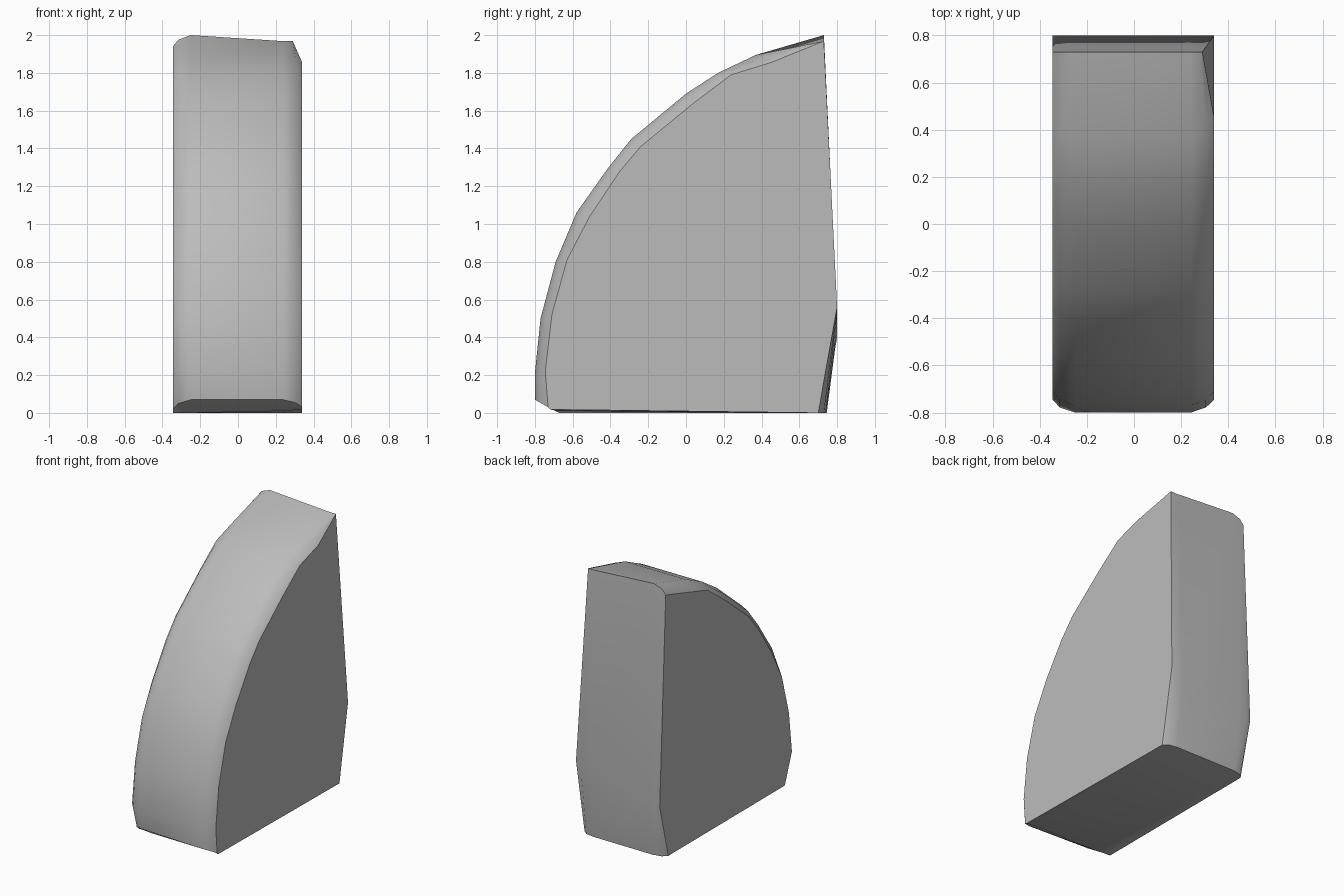
import bpy, bmesh, math
from mathutils import Vector

cube = bpy.data.objects.get("Cube")
if cube:
    bpy.data.objects.remove(cube, do_unlink=True)

stone = bpy.data.materials.new("stone grey")
stone.use_nodes = True
grey = (0.5, 0.5, 0.5, 1)
stone.diffuse_color = grey
stone.node_tree.nodes["Principled BSDF"].inputs["Base Color"].default_value = grey

# Curved front, as (y, z) from bottom to top: crown of the band and edge of the side
crown = [(-.8, .07), (-.8, .21), (-.77, .5), (-.69, .8), (-.58, 1.06), (-.41, 1.3),
         (-.29, 1.45), (0, 1.69), (.17, 1.8), (.37, 1.895), (.73, 2)]
rim = [(-.73, .03), (-.745, .22), (-.71, .52), (-.63, .81), (-.51, 1.04), (-.35, 1.28),
       (-.24, 1.41), (.04, 1.64), (.24, 1.79), (.45, 1.855), (.73, 1.965)]

# Slices across the width: x, bevel amount, back break height, back foot y, front foot y, foot z
slices = [(-.345, 1, .40, .70, -.66, 0),
          (-.315, .4, .42, .73, -.66, 0),
          (-.25, 0, .44, .745, -.67, 0),
          (.24, 0, .53, .74, -.69, .01),
          (.305, .4, .55, .73, -.7, .015),
          (.34, 1, .56, .70, -.72, .018)]

bm = bmesh.new()
rings = []
for x, bevel, break_z, back_y, front_y, foot_z in slices:
    outline = [Vector(c).lerp(Vector(r), bevel) for c, r in zip(crown, rim)]
    if x < 0:
        # lower, blunter corners on this side
        outline[0] = Vector((-.775, .07)).lerp(Vector((-.67, .02)), bevel)
        outline[-1].y = 2 - .06 * bevel
    else:
        outline[-1].y = 1.968
    outline += [Vector((.8, break_z)), Vector((back_y, 0)), Vector((front_y, foot_z))]
    ring = [bm.verts.new((x, p.x, p.y)) for p in outline]
    if x > .3:
        ring[len(crown) - 1].co.x -= .05 * bevel
    rings.append(ring)

# Skin between slices, then close both sides
for a, b in zip(rings, rings[1:]):
    for i in range(len(a)):
        j = (i + 1) % len(a)
        bm.faces.new((a[i], a[j], b[j], b[i]))
bm.faces.new(rings[0])
bm.faces.new(rings[-1])
bmesh.ops.recalc_face_normals(bm, faces=bm.faces)

mesh = bpy.data.meshes.new("quarter_round_block")
bm.to_mesh(mesh)
bm.free()
mesh.materials.append(stone)
block = bpy.data.objects.new("quarter_round_block", mesh)
bpy.context.collection.objects.link(block)
bpy.context.view_layer.objects.active = block
block.select_set(True)
bpy.ops.object.shade_smooth_by_angle(angle=math.radians(34))
